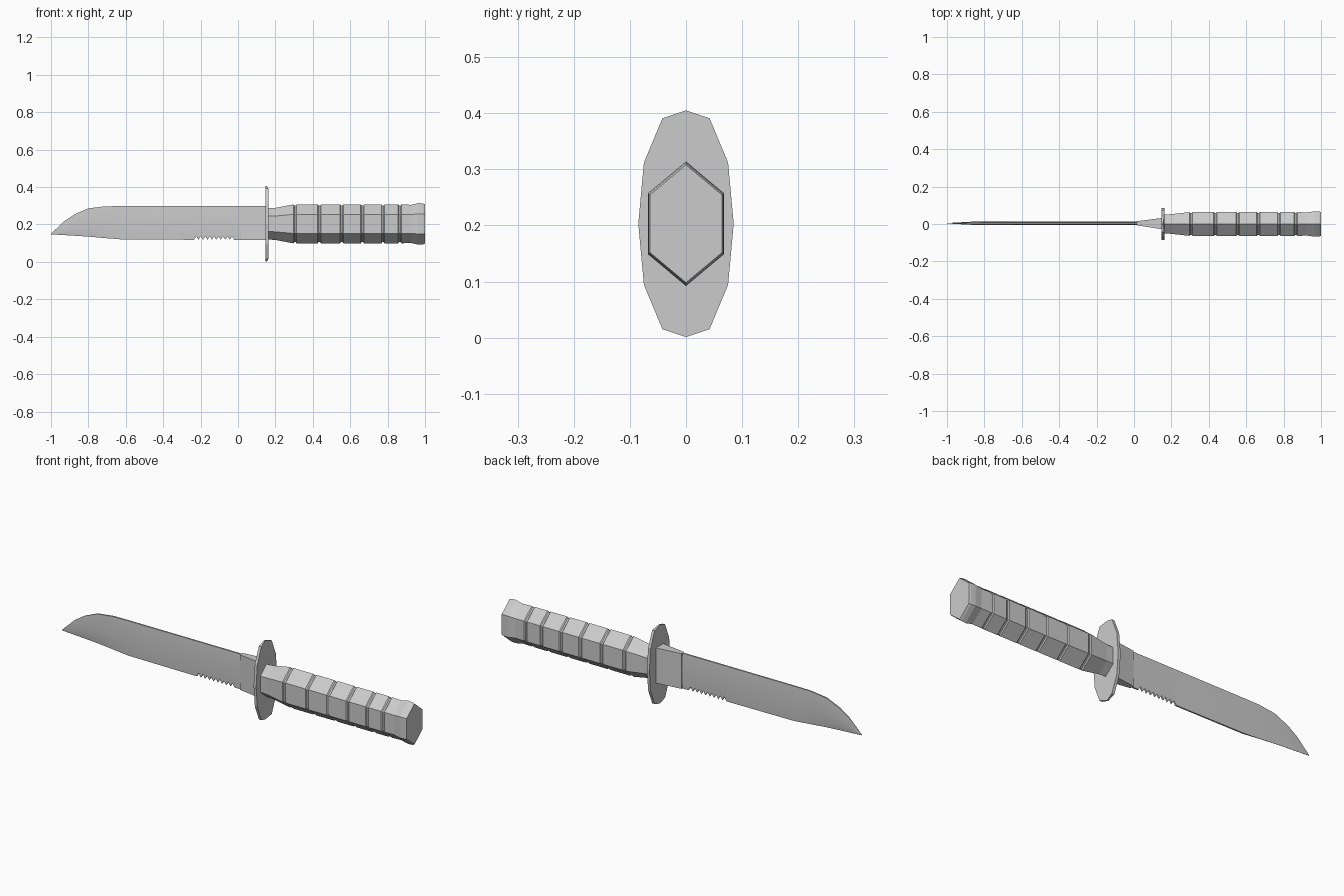
import bpy, bmesh, math

cube = bpy.data.objects.get("Cube")
if cube:
    bpy.data.objects.remove(cube)

grey = bpy.data.materials.new("plain grey")
grey.use_nodes = True
GREY = (0.6, 0.6, 0.6, 1)
grey.diffuse_color = GREY
grey.node_tree.nodes["Principled BSDF"].inputs["Base Color"].default_value = GREY
MID = 0.203   # height of the handle axis


def loft(name, rings, smooth=False):
    """Skin a closed solid over rings of points with equal counts."""
    bm = bmesh.new()
    loops = [[bm.verts.new(p) for p in ring] for ring in rings]
    n = len(loops[0])
    for a, b in zip(loops, loops[1:]):
        for i in range(n):
            j = (i + 1) % n
            bm.faces.new((a[i], a[j], b[j], b[i]))
    bm.faces.new(loops[0])
    bm.faces.new(loops[-1])
    bmesh.ops.recalc_face_normals(bm, faces=bm.faces)
    mesh = bpy.data.meshes.new(name)
    bm.to_mesh(mesh)
    bm.free()
    mesh.materials.append(grey)
    obj = bpy.data.objects.new(name, mesh)
    bpy.context.collection.objects.link(obj)
    if smooth:
        bpy.ops.object.select_all(action="DESELECT")
        obj.select_set(True)
        bpy.context.view_layer.objects.active = obj
        bpy.ops.object.shade_smooth_by_angle(angle=math.radians(25))
    return obj


def blade_ring(x, spine, ridge, edge, t_spine, t_ridge, t_edge):
    side = [(spine, t_spine), (ridge, t_ridge), (edge, t_edge)]
    c = 0.004
    return ([(x, c + t, z) for z, t in side]
            + [(x, c - t, z) for z, t in reversed(side)])


# Blade: clipped tip, straight body, saw teeth near the guard
stations = [
    (-1, 0.15, 0.149, 0.147, 0.0005, 0.001, 0.0005),
    (-0.93, 0.217, 0.165, 0.143, 0.002, 0.005, 0.0005),
    (-0.875, 0.254, 0.178, 0.14, 0.003, 0.008, 0.0005),
    (-0.8, 0.286, 0.19, 0.135, 0.004, 0.009, 0.0005),
    (-0.71, 0.297, 0.2, 0.127, 0.004, 0.009, 0.001),
    (-0.62, 0.298, 0.21, 0.12, 0.004, 0.009, 0.004),
]
body = (0.004, 0.009, 0.004)
TEETH = 9
for i in range(2 * TEETH + 1):
    x = -0.235 + 0.215 * i / (2 * TEETH)
    stations.append((x, 0.298, 0.21, 0.137 if i % 2 else 0.118) + body)
stations.append((0.03, 0.298, 0.21, 0.118) + body)
loft("blade", [blade_ring(*s) for s in stations], smooth=True)

# Blade collar: wedge widening toward the guard
loft("blade_collar", [[(x, c + w, 0.118), (x, c + w, 0.298),
                       (x, c - w, 0.298), (x, c - w, 0.118)]
                      for x, c, w in ((0.015, 0.004, 0.011), (0.15, 0.002, 0.03))])

# Guard: thin faceted oval plate with swept tips
half = [(0, 0.202), (0.042, 0.188), (0.075, 0.109), (0.085, 0)]
quarter = half + [(y, -z) for y, z in reversed(half[:-1])]
outline = quarter + [(-y, z) for y, z in reversed(quarter[1:-1])]
loft("guard", [[(x - (sweep if y == 0 else 0), y, MID + z) for y, z in outline]
               for x, sweep in ((0.148, 0), (0.162, 0.008))])

# Handle: six-sided grip with ring grooves and a flared pommel
profile = [(0.155, 0.083), (0.2, 0.086), (0.296, 0.104)]
for x in (0.305, 0.435, 0.555, 0.665, 0.775, 0.865):
    profile += [(x - 0.009, 0.104), (x - 0.004, 0.098),
                (x + 0.004, 0.098), (x + 0.009, 0.104)]
profile = profile[:2] + profile[3:]
profile += [(0.925, 0.102), (0.965, 0.111), (0.99, 0.109), (1, 0.105)]
hexagon = [(0, 1), (0.61, 0.49), (0.61, -0.49), (0, -1), (-0.61, -0.49), (-0.61, 0.49)]
loft("handle", [[(x, r * y, MID + r * z) for y, z in hexagon] for x, r in profile])
